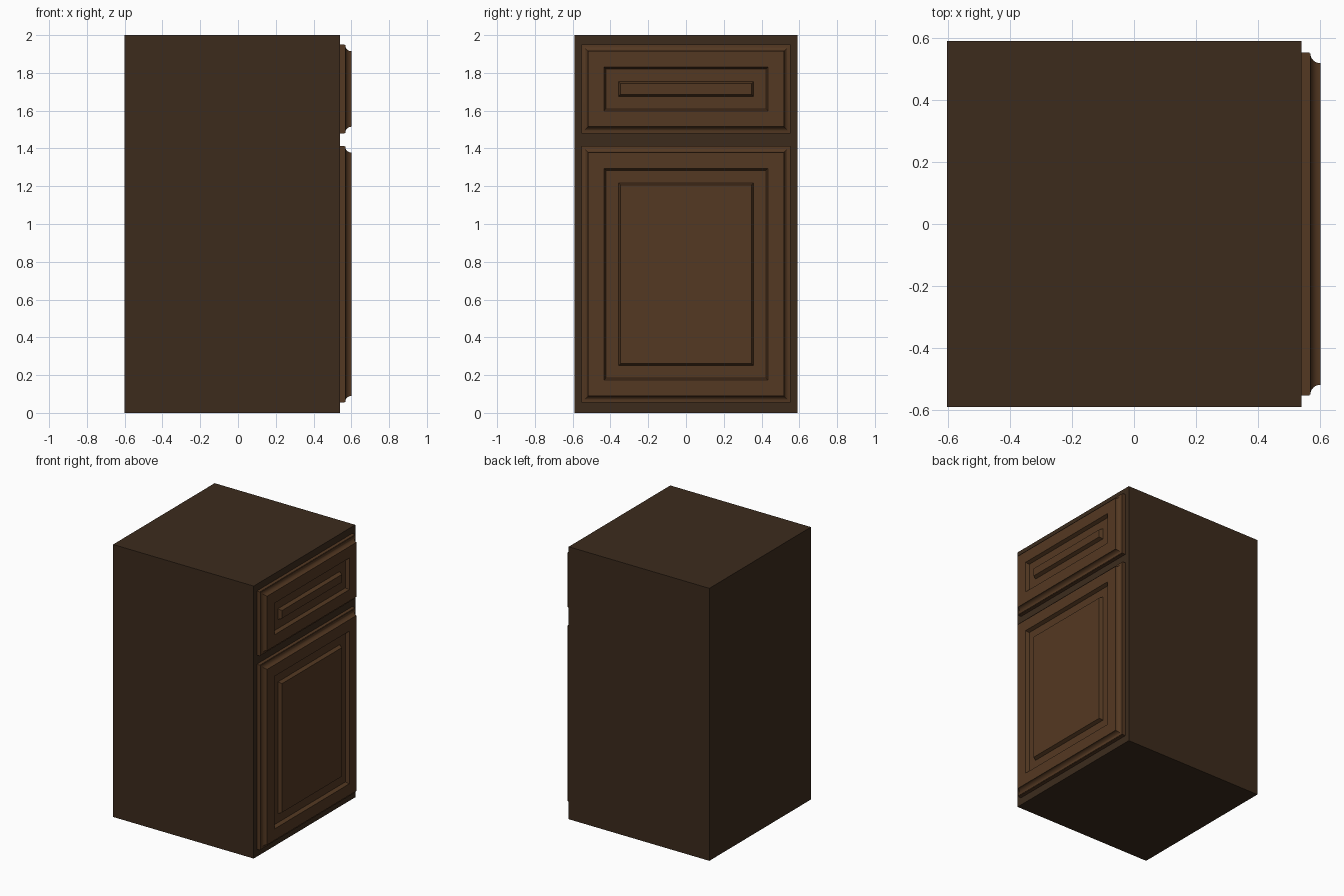
import bpy, bmesh, math

if "Cube" in bpy.data.objects:
    bpy.data.objects.remove(bpy.data.objects["Cube"])


def material(name, color):
    m = bpy.data.materials.new(name)
    m.diffuse_color = (*color, 1)
    m.use_nodes = True
    m.node_tree.nodes["Principled BSDF"].inputs["Base Color"].default_value = m.diffuse_color
    return m


def add_object(name, bm, mat):
    bmesh.ops.recalc_face_normals(bm, faces=bm.faces)
    me = bpy.data.meshes.new(name)
    bm.to_mesh(me)
    bm.free()
    me.materials.append(mat)
    ob = bpy.data.objects.new(name, me)
    bpy.context.collection.objects.link(ob)
    return ob


dark_wood = material("dark_wood", (0.045, 0.024, 0.012))
warm_wood = material("warm_wood", (0.088, 0.04, 0.016))

# Cabinet body
BACK, FACE, FRONT, HALF = -0.602, 0.54, 0.6, 0.589
bm = bmesh.new()
bmesh.ops.create_cube(bm, size=1)
for v in bm.verts:
    v.co = (FACE if v.co.x > 0 else BACK, v.co.y * 2 * HALF, v.co.z * 2 + 1)
add_object("cabinet_body", bm, dark_wood)

# Moulding profile as (inset from edge, x): square edge, cove, frame, recess, raised panel
R, STEPS, DEPTH = 0.032, 8, 0.025
profile = [(0, FACE), (0, FRONT - R - 0.003), (0.003, FRONT - R - 0.003)]
for i in range(STEPS + 1):
    a = math.pi / 2 * i / STEPS
    profile.append((0.003 + R * math.sin(a), FRONT - R * math.cos(a)))
profile += [(0.119, FRONT), (0.130, FRONT - DEPTH),
            (0.195, FRONT - DEPTH), (0.206, FRONT)]


def panel(name, z0, z1, half_width=0.553):
    """Rectangular front swept from the moulding profile with mitred corners."""
    bm = bmesh.new()
    rings = []
    for d, x in profile:
        w = half_width - d
        rings.append([bm.verts.new((x, y, z)) for y, z in
                      ((-w, z0 + d), (w, z0 + d), (w, z1 - d), (-w, z1 - d))])
    for a, b in zip(rings, rings[1:]):
        for i in range(4):
            j = (i + 1) % 4
            bm.faces.new((a[i], a[j], b[j], b[i]))
    bm.faces.new(rings[0][::-1])
    bm.faces.new(rings[-1])
    ob = add_object(name, bm, warm_wood)
    bpy.ops.object.select_all(action='DESELECT')
    bpy.context.view_layer.objects.active = ob
    ob.select_set(True)
    bpy.ops.object.shade_smooth_by_angle(angle=math.radians(30))


# Drawer front and door
panel("drawer_front", 1.48, 1.95)
panel("cabinet_door", 0.055, 1.413)
